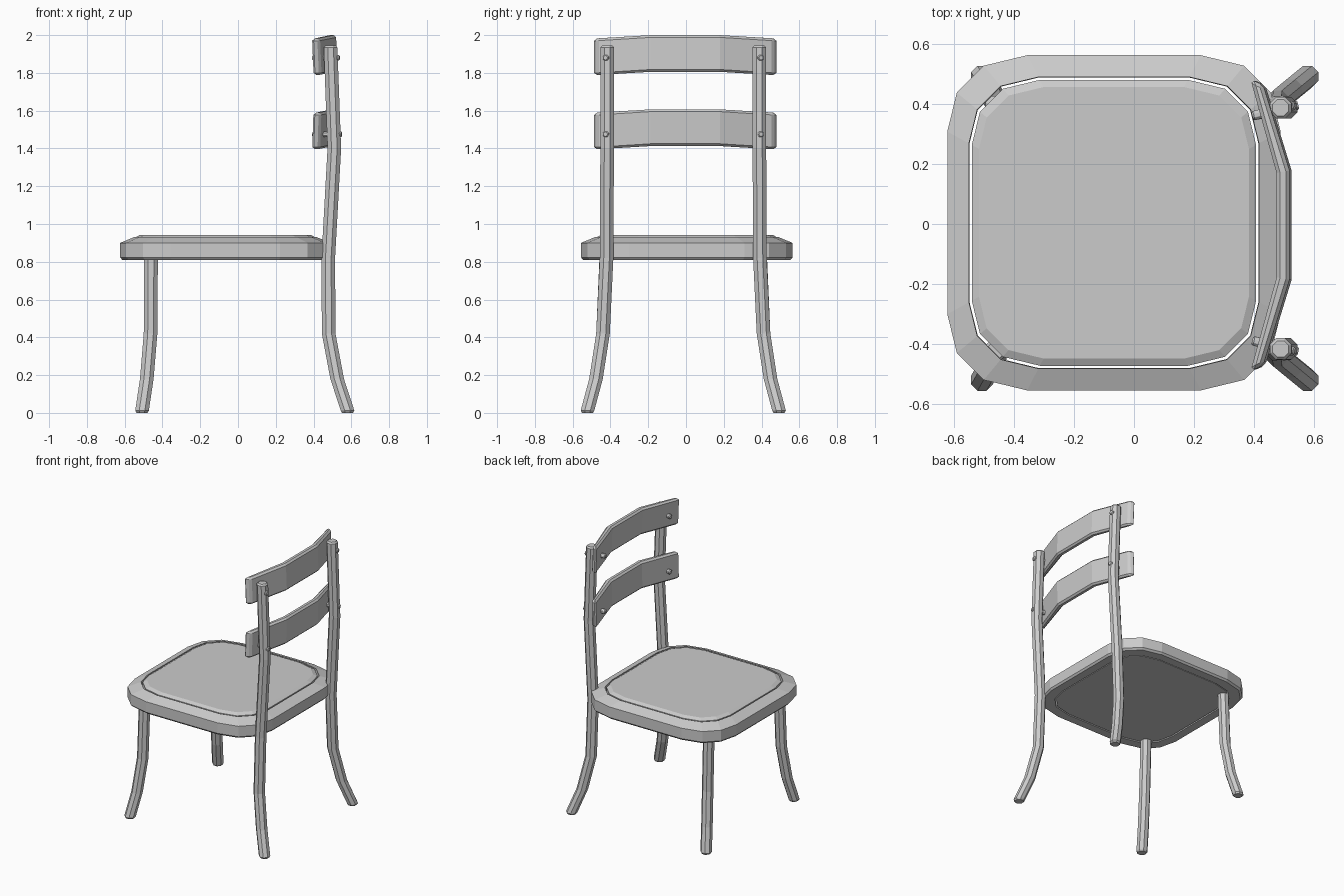
import bpy, bmesh, math
from mathutils import Vector

if "Cube" in bpy.data.objects:
    bpy.data.objects.remove(bpy.data.objects["Cube"])

def finish(name, bm, bevel=0):
    bmesh.ops.recalc_face_normals(bm, faces=bm.faces)
    me = bpy.data.meshes.new(name)
    bm.to_mesh(me)
    bm.free()
    ob = bpy.data.objects.new(name, me)
    bpy.context.collection.objects.link(ob)
    if bevel:
        m = ob.modifiers.new("edge", 'BEVEL')
        m.width, m.segments = bevel, 1
        m.limit_method, m.angle_limit = 'ANGLE', math.radians(40)
    return ob

def loft(name, rings, caps=True, closed=False, bevel=0):
    """Skin a list of equal-length point rings."""
    bm = bmesh.new()
    vs = [[bm.verts.new(p) for p in r] for r in rings]
    n = len(rings[0])
    pairs = list(zip(vs, vs[1:])) + ([(vs[-1], vs[0])] if closed else [])
    for a, b in pairs:
        for i in range(n):
            j = (i + 1) % n
            bm.faces.new((a[i], a[j], b[j], b[i]))
    if caps:
        bm.faces.new(vs[0])
        bm.faces.new(vs[-1])
    return finish(name, bm, bevel)

# Rounded-square seat outline, one corner mirrored into four
CORNER = [(0.557, 0.305), (0.525, 0.435), (0.435, 0.525), (0.29, 0.56)]
def outline(s, z):
    q = CORNER
    pts = (q + [(-x, y) for x, y in reversed(q)]
           + [(-x, -y) for x, y in q] + [(x, -y) for x, y in reversed(q)])
    return [(-0.067 + x * s, 0.004 + y * s, z) for x, y in pts]

# Seat frame ring and separate inset panel with a thin gap between
loft("seat_frame", [outline(*p) for p in
     [(0.98, 0.81), (1, 0.823), (1, 0.9), (0.87, 0.93), (0.867, 0.81)]],
     caps=False, closed=True)
loft("seat_panel", [outline(*p) for p in
     [(0.853, 0.812), (0.853, 0.93), (0.81, 0.943)]])

# Legs: octagonal posts following (x, y, z) paths, mirrored across the middle
MID = -0.0145
def leg(name, path, side, r=0.039):
    (x0, y0, z0), (x1, y1, z1) = path[0], path[-1]
    sec = [(x0, y0, z0, r * 0.8), (x0, y0, z0 + 0.012, r)]
    sec += [(x, y, z, r) for x, y, z in path[1:-1]]
    sec += [(x1, y1, z1 - 0.01, r), (x1, y1, z1, r * 0.75)]
    rings = [[(x + k * math.cos(a), MID + side * y + k * math.sin(a), z)
              for a in [math.pi * (i + 0.5) / 4 for i in range(8)]]
             for x, y, z, k in sec]
    loft(name, rings)

back = [(0.58, 0.507, 0), (0.525, 0.462, 0.18), (0.48, 0.425, 0.42),
        (0.478, 0.406, 0.82), (0.51, 0.403, 1.4), (0.49, 0.403, 1.945)]
front = [(-0.508, 0.507, 0), (-0.483, 0.462, 0.18), (-0.463, 0.425, 0.42),
         (-0.46, 0.406, 0.87)]
for side, tag in ((1, "left"), (-1, "right")):
    leg("back_leg_" + tag, back, side)
    leg("front_leg_" + tag, front, side)

# Back rails: bent slats, slightly higher in the middle
def rail(name, zmid, lean):
    h, rings = 0.097, []
    for y, xf, xb, dy, dz in [(-0.475, 0.393, 0.435, -0.012, -0.018),
                              (-0.18, 0.48, 0.523, 0.006, 0),
                              (0.18, 0.48, 0.523, -0.006, 0),
                              (0.475, 0.393, 0.435, 0.012, -0.018)]:
        y0, z = y - 0.004, zmid + dz
        rings.append([(xf - lean, y0 + dy, z - h), (xb - lean, y0 - dy / 2, z - h),
                      (xb + lean, y0 - dy / 2, z + h), (xf + lean, y0 + dy, z + h)])
    loft(name, rings, bevel=0.012)

rail("top_rail", 1.903, -0.004)
rail("lower_rail", 1.51, 0.003)

# Pegs through rails and posts
def peg(name, a, b, r=0.018):
    a, b = Vector(a), Vector(b)
    bm = bmesh.new()
    bmesh.ops.create_cone(bm, cap_ends=True, segments=8, radius1=r, radius2=r,
                          depth=(b - a).length)
    rot = (b - a).to_track_quat('Z', 'Y').to_matrix().to_4x4()
    bm.transform(rot)
    bmesh.ops.translate(bm, verts=bm.verts, vec=(a + b) / 2)
    finish(name, bm, 0.006)

for side, tag in ((1, "left"), (-1, "right")):
    for z, dx, lvl in ((1.88, 0, "top"), (1.475, 0.012, "lower")):
        peg(f"peg_{lvl}_{tag}", (0.395, MID + side * 0.375, z),
            (0.537 + dx, MID + side * 0.412, z))
